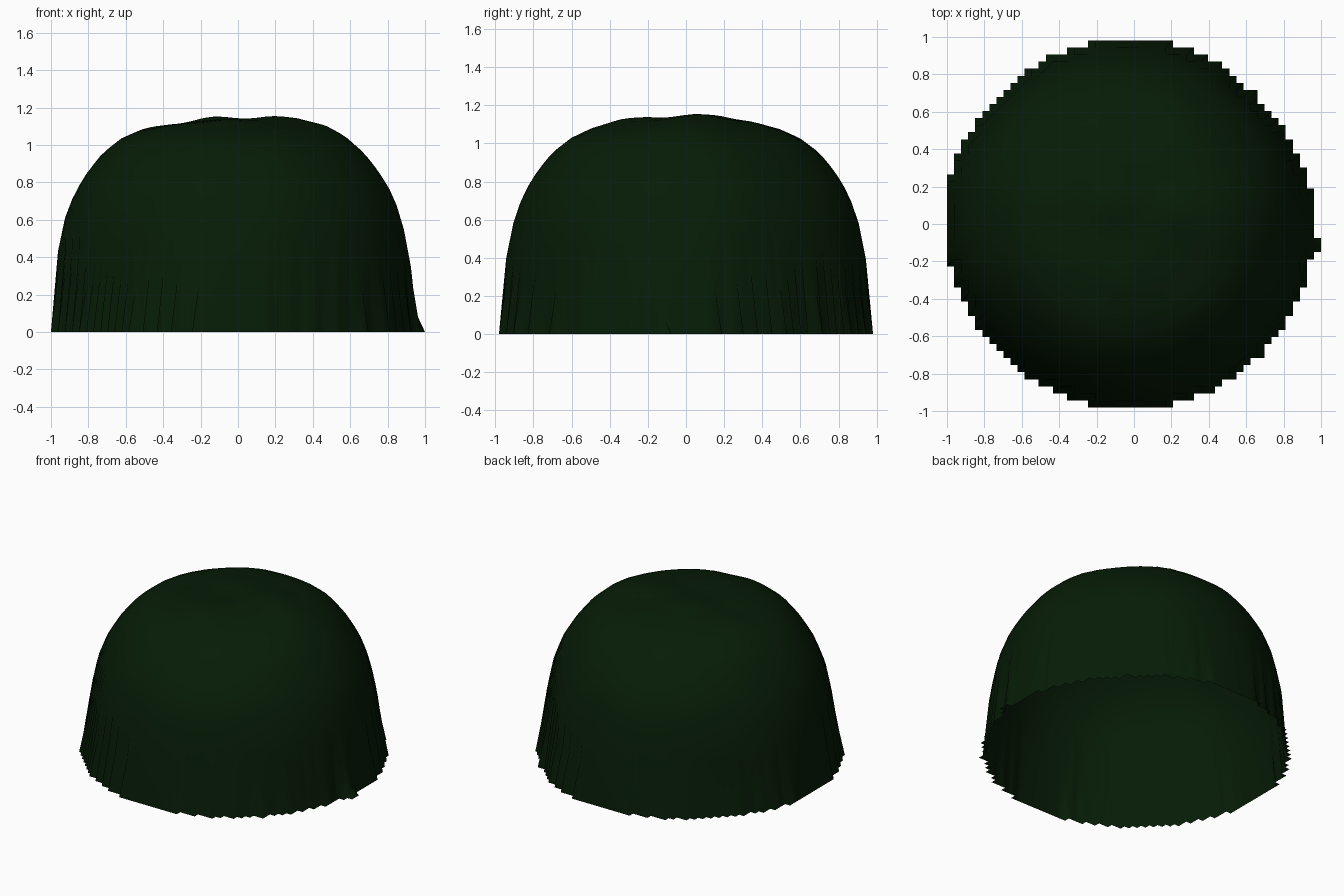
import bpy, bmesh, math

if "Cube" in bpy.data.objects:
    bpy.data.objects.remove(bpy.data.objects["Cube"])

NX, NY = 53, 52
STEP = 2 / NX
CX, CY = -0.025, 0.0

# Height of the dome against distance from its axis
PROFILE = [(0, 1.135), (0.2, 1.132), (0.35, 1.115), (0.5, 1.08), (0.6, 1.035),
           (0.7, 0.955), (0.78, 0.855), (0.85, 0.74), (0.9, 0.61),
           (0.94, 0.42), (0.965, 0.25), (1.0, 0.1)]

# Flattened sides of the rim: angle, depth, width
DENTS = [(0.72, 0.03, 0.4), (-2.36, 0.025, 0.35), (2.36, 0.014, 0.35)]

# Soft lumps near the crown: x, y, height, radius
LUMPS = [(-0.12, 0.1, 0.02, 0.12), (0.22, 0.08, 0.024, 0.14),
         (-0.05, -0.3, 0.012, 0.13), (0.43, 0, 0.022, 0.17),
         (-0.33, 0.0, -0.012, 0.15), (-0.45, 0.1, 0.008, 0.08),
         (0.05, -0.58, -0.008, 0.12), (0.0, 0.56, -0.01, 0.15)]


def profile(r):
    for (r0, z0), (r1, z1) in zip(PROFILE, PROFILE[1:]):
        if r <= r1:
            return z0 + (z1 - z0) * (r - r0) / (r1 - r0)
    return 0.0


def height(x, y):
    dx, dy = x - CX, y - CY
    a = math.atan2(dy, dx)
    r = math.hypot(dx, dy)
    r += r * sum(d * math.exp(-((a - c) / w) ** 2) for c, d, w in DENTS)
    if r > 0.966:
        return 0.0
    return profile(r) + sum(h * math.exp(-((x - u) ** 2 + (y - v) ** 2) / s ** 2)
                            for u, v, h, s in LUMPS)


heights = {}
for i in range(NX + 1):
    for j in range(NY + 1):
        x, y = -1 + i * STEP, (j - NY / 2) * STEP
        edge = i in (0, NX) or j in (0, NY)
        heights[i, j] = 0.0 if edge else height(x, y)
heights[NX - 1, 23] = 0.08  # small spur at the right edge

# Open shell: keep every grid cell that touches the raised area
bm = bmesh.new()
verts = {}


def vert(i, j):
    if (i, j) not in verts:
        verts[i, j] = bm.verts.new((-1 + i * STEP, (j - NY / 2) * STEP,
                                    heights[i, j]))
    return verts[i, j]


for i in range(NX):
    for j in range(NY):
        cell = [(i, j), (i + 1, j), (i + 1, j + 1), (i, j + 1)]
        if any(heights[c] > 0 for c in cell):
            bm.faces.new([vert(*c) for c in cell]).smooth = True

mesh = bpy.data.meshes.new("dome_shell")
bm.to_mesh(mesh)
bm.free()

green = bpy.data.materials.new("dark_green")
green.diffuse_color = (0.002, 0.0115, 0.002, 1)
green.use_nodes = True
green.node_tree.nodes["Principled BSDF"].inputs["Base Color"].default_value = green.diffuse_color
mesh.materials.append(green)
dome = bpy.data.objects.new("dome_shell", mesh)
bpy.context.collection.objects.link(dome)
